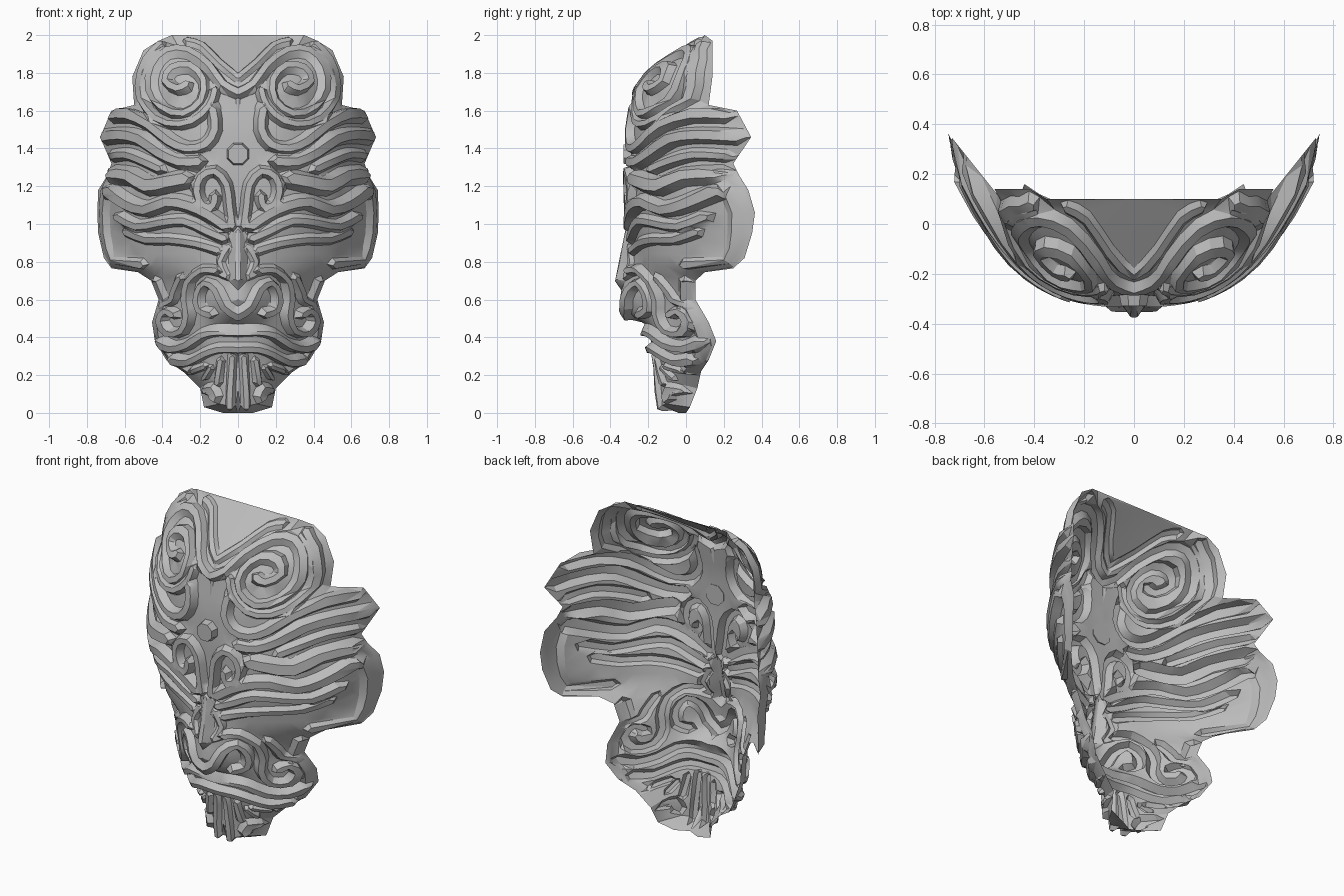
import bpy, bmesh, math
from mathutils import Vector
from mathutils.geometry import delaunay_2d_cdt

if "Cube" in bpy.data.objects:
    bpy.data.objects.remove(bpy.data.objects["Cube"])

stone = bpy.data.materials.new("grey_stone")
stone.diffuse_color = (0.5, 0.5, 0.5, 1)
stone.use_nodes = True
stone.node_tree.nodes["Principled BSDF"].inputs["Base Color"].default_value = stone.diffuse_color

# Half outline by height: (z, half width, rim depth)
RIM = [(0, .08, 0), (.03, .18, .02), (.13, .2, .06), (.22, .29, .08), (.28, .38, .12), (.38, .44, .16),
       (.48, .455, .12), (.6, .42, .05), (.7, .46, .05), (.745, .53, .1), (.765, .67, .25), (.82, .71, .31),
       (.95, .74, .35), (1.06, .745, .365), (1.18, .74, .33), (1.26, .69, .28), (1.32, .67, .25),
       (1.46, .73, .345), (1.6, .67, .27), (1.63, .55, .12), (1.78, .56, .14), (1.92, .5, .14),
       (1.97, .42, .14), (2, .35, .1)]
# Depth of the centre line by height, and the nose bulge in front of it
MID = [(0, -.04), (.04, -.14), (.28, -.15), (.36, -.18), (.45, -.2), (.6, -.22), (.8, -.25), (.95, -.28),
       (1.3, -.29), (1.5, -.28), (1.7, -.25), (1.8, -.18), (1.9, -.04), (2, .1)]
NOSE = [(.46, 0), (.52, .09), (.6, .13), (.7, .1), (.85, .04), (.95, 0)]
# How squarely the face turns towards the sides, by height
TURN = [(0, 2.4), (.9, 2.4), (1.1, 2.9), (2, 3)]


def lerp(table, z, col=1):
    if z <= table[0][0]:
        return table[0][col]
    for a, b in zip(table, table[1:]):
        if z <= b[0]:
            return a[col] + (b[col] - a[col]) * (z - a[0]) / (b[0] - a[0])
    return table[-1][col]


def surface(x, z):
    m, f = lerp(MID, z), min(abs(x) / lerp(RIM, z), 1.08)
    y = m + (lerp(RIM, z, 2) - m) * f ** lerp(TURN, z) - lerp(NOSE, z) * math.exp(-(x / .14) ** 2)
    return Vector((x, y, z))


def normal(x, z):
    d = .04
    n = (surface(x + d, z) - surface(x - d, z)).cross(surface(x, z + d) - surface(x, z - d))
    n.normalize()
    if x < 1e-4:
        n.x = 0
    return n


# Ridges: sampled path, outer half width, crest half width, height
ridges = []


def curve(pts, n=3):
    """Smooth path through the points."""
    p = [Vector(q) for q in pts]
    p = [2 * p[0] - p[1]] + p + [2 * p[-1] - p[-2]]
    out = []
    for a, b, c, d in zip(p, p[1:], p[2:], p[3:]):
        for i in range(n):
            t = i / n
            out.append(.5 * (2 * b + (c - a) * t + (2 * a - 5 * b + 4 * c - d) * t * t
                             + (3 * b - a - 3 * c + d) * t ** 3))
    return out + [p[-2]]


def ridge(pts, w=.035, h=.04, crest=.45, n=2):
    path = curve(pts, n)
    lo = Vector((min(p.x for p in path) - w, min(p.y for p in path) - w))
    hi = Vector((max(p.x for p in path) + w, max(p.y for p in path) + w))
    ridges.append((path, w, w * crest, h, lo, hi))


def height(p):
    best = 0
    for path, w, c, h, lo, hi in ridges:
        if not (lo.x <= p.x <= hi.x and lo.y <= p.y <= hi.y):
            continue
        d = 9
        for a, b in zip(path, path[1:]):
            ab = b - a
            t = max(0, min(1, (p - a).dot(ab) / max(ab.length_squared, 1e-9)))
            d = min(d, (p - a - ab * t).length)
        best = max(best, h * max(0, min(1, (w * .98 - d) / (w * .98 - c * 1.03))))
    # Ridges sink away at the outline
    return best * max(0, min(1, (lerp(RIM, p.y) - p.x) / .04))


def loop(path, w):
    """Closed contour at distance w around a path."""
    left, right = [], []
    for i, p in enumerate(path):
        t = (path[min(i + 1, len(path) - 1)] - path[max(i - 1, 0)]).normalized()
        s = Vector((-t.y, t.x)) * w
        left.append(p + s)
        right.append(p - s)
    start = path[0] - (path[1] - path[0]).normalized() * w
    end = path[-1] + (path[-1] - path[-2]).normalized() * w
    return [start] + left + [end] + right[::-1]


# Rim bands: jaw lobe, cheek lobe and ear
ridge([(lerp(RIM, z) - .03, z) for z in (.22, .28, .38, .48, .6, .7)], .03, .025, n=1)
ridge([(.5, .79), (.66, .8), (.69, .87), (.705, .95), (.71, 1.06), (.7, 1.17), (.65, 1.25)], .03, .025, n=1)

# Forehead spirals
ridge([(.26, 1.73), (.31, 1.71), (.37, 1.75), (.34, 1.81), (.25, 1.82), (.18, 1.75), (.19, 1.65),
       (.28, 1.58), (.39, 1.61), (.45, 1.71), (.44, 1.82), (.37, 1.9), (.26, 1.9), (.15, 1.82),
       (.08, 1.73), (0, 1.69)], .032, .035)
ridge([(.4, 1.94), (.47, 1.86), (.505, 1.73), (.47, 1.6), (.36, 1.53), (.24, 1.54), (.15, 1.62),
       (.12, 1.7)], .03, .035)
ridge([(.27, 1.965), (.19, 1.94), (.1, 1.85), (0, 1.77)], .025, .02)

# Temple bands sweeping from the forehead out to the ears
ridge([(.13, 1.6), (.12, 1.5), (.17, 1.42), (.26, 1.4), (.35, 1.44), (.45, 1.52), (.56, 1.57),
       (.66, 1.57)], .04, .045)
ridge([(.2, 1.33), (.3, 1.33), (.4, 1.38), (.5, 1.45), (.6, 1.47), (.7, 1.46)], .045, .045)
ridge([(.4, 1.29), (.5, 1.34), (.58, 1.37), (.66, 1.36)], .036, .035)

# Brow curls and heavy brows
ridge([(.03, .99), (.045, 1.1), (.06, 1.21), (.12, 1.28), (.19, 1.25), (.21, 1.17), (.18, 1.1),
       (.13, 1.1), (.12, 1.15)], .034, .045)
ridge([(.27, 1.24), (.36, 1.22), (.46, 1.2), (.55, 1.25), (.65, 1.26)], .055, .055, .5)
ridge([(.07, .99), (.15, 1.05), (.25, 1.1), (.36, 1.12), (.47, 1.08), (.57, 1.11), (.66, 1.17)], .046, .05)

# Eyelid folds
ridge([(.07, .92), (.17, .97), (.28, 1.02), (.4, 1.01), (.52, .99), (.62, 1.04)], .035, .035)
ridge([(.1, .86), (.22, .9), (.36, .92), (.48, .92), (.58, .96)], .032, .025)

# Nose bridge, wings and nostrils
ridge([(0, .96), (0, .88), (0, .8), (0, .7)], .05, .04, .2)
ridge([(.05, .88), (.09, .8), (.06, .72)], .025, .02)
ridge([(0, .53), (.06, .57), (.1, .65), (.16, .69), (.2, .63), (.19, .55), (.13, .53)], .03, .04)
ridge([(.1, .75), (.18, .76), (.25, .7), (.26, .6), (.25, .52), (.28, .44), (.35, .43), (.39, .49),
       (.36, .54), (.32, .52)], .03, .045)
ridge([(.3, .72), (.33, .64), (.34, .6), (.4, .57)], .028, .03)

# Lips
ridge([(0, .435), (.1, .44), (.18, .42), (.25, .37), (.33, .35), (.4, .38)], .034, .05)
ridge([(0, .345), (.1, .345), (.17, .32), (.25, .28), (.33, .29)], .03, .04)
ridge([(.17, .25), (.23, .23)], .022, .025)

# Beard strands and chin knob
ridge([(.03, .3), (.035, .18), (.04, .04)], .026, .025)
ridge([(.09, .28), (.1, .18), (.1, .16)], .024, .025)
ridge([(.14, .24), (.17, .19)], .02, .025)
ridge([(.11, .08), (.13, .13), (.16, .12)], .034, .035)

# Plan of the half mask: outline, ridge contours and loose fill points
pts, edges = [], []


def add_loop(ring):
    s = len(pts)
    pts.extend(ring)
    edges.extend((s + i, s + (i + 1) % len(ring)) for i in range(len(ring)))


add_loop([Vector((0, 0))] + [Vector((r[1], r[0])) for r in RIM] + [Vector((0, 2))])
for path, w, c, h, lo, hi in ridges:
    add_loop(loop(path, w))
    add_loop(loop(path, c))
for j in range(1, 33):
    for i in range(13):
        p = Vector((i * .06 + .03 * (j % 2), j * .06))
        if p.x < lerp(RIM, p.y) - .03 and height(p) == 0:
            pts.append(p)

verts, _, tris, *_ = delaunay_2d_cdt(pts, edges, [], 0, 1e-4)

# Lift the plan onto the curved face, raising the ridges
bm = bmesh.new()
lifted = []
for p in verts:
    h = height(p)
    q = surface(p.x, p.y)
    if h > 0:
        q += normal(p.x, p.y) * h
    q.z = min(2, max(0, q.z))
    lifted.append(bm.verts.new(q))
for t in tris:
    c = sum((verts[i] for i in t), Vector((0, 0))) / len(t)
    if c.x > 0 and 0 < c.y < 2 and c.x < lerp(RIM, c.y):
        bm.faces.new([lifted[i] for i in t])
bmesh.ops.delete(bm, geom=[v for v in bm.verts if not v.link_faces], context='VERTS')
bmesh.ops.dissolve_degenerate(bm, dist=.0005, edges=bm.edges)


def finish(bm, name, angle):
    me = bpy.data.meshes.new(name)
    bm.to_mesh(me)
    bm.free()
    me.materials.append(stone)
    ob = bpy.data.objects.new(name, me)
    bpy.context.collection.objects.link(ob)
    bpy.ops.object.select_all(action='DESELECT')
    ob.select_set(True)
    bpy.context.view_layer.objects.active = ob
    bpy.ops.object.shade_smooth_by_angle(angle=math.radians(angle))
    return ob


shell = finish(bm, "mask_shell", 24)
mirror = shell.modifiers.new("mirror", 'MIRROR')
mirror.use_clip = True

# Round stud on the forehead
bm = bmesh.new()
bmesh.ops.create_cone(bm, cap_ends=True, segments=8, radius1=.065, radius2=.055, depth=.05)
for v in bm.verts:
    x, y, z = v.co
    a = math.pi / 8
    v.co = (x * math.cos(a) - y * math.sin(a), -.305 - z, 1.37 + x * math.sin(a) + y * math.cos(a))
bmesh.ops.recalc_face_normals(bm, faces=bm.faces)
finish(bm, "forehead_stud", 20)
